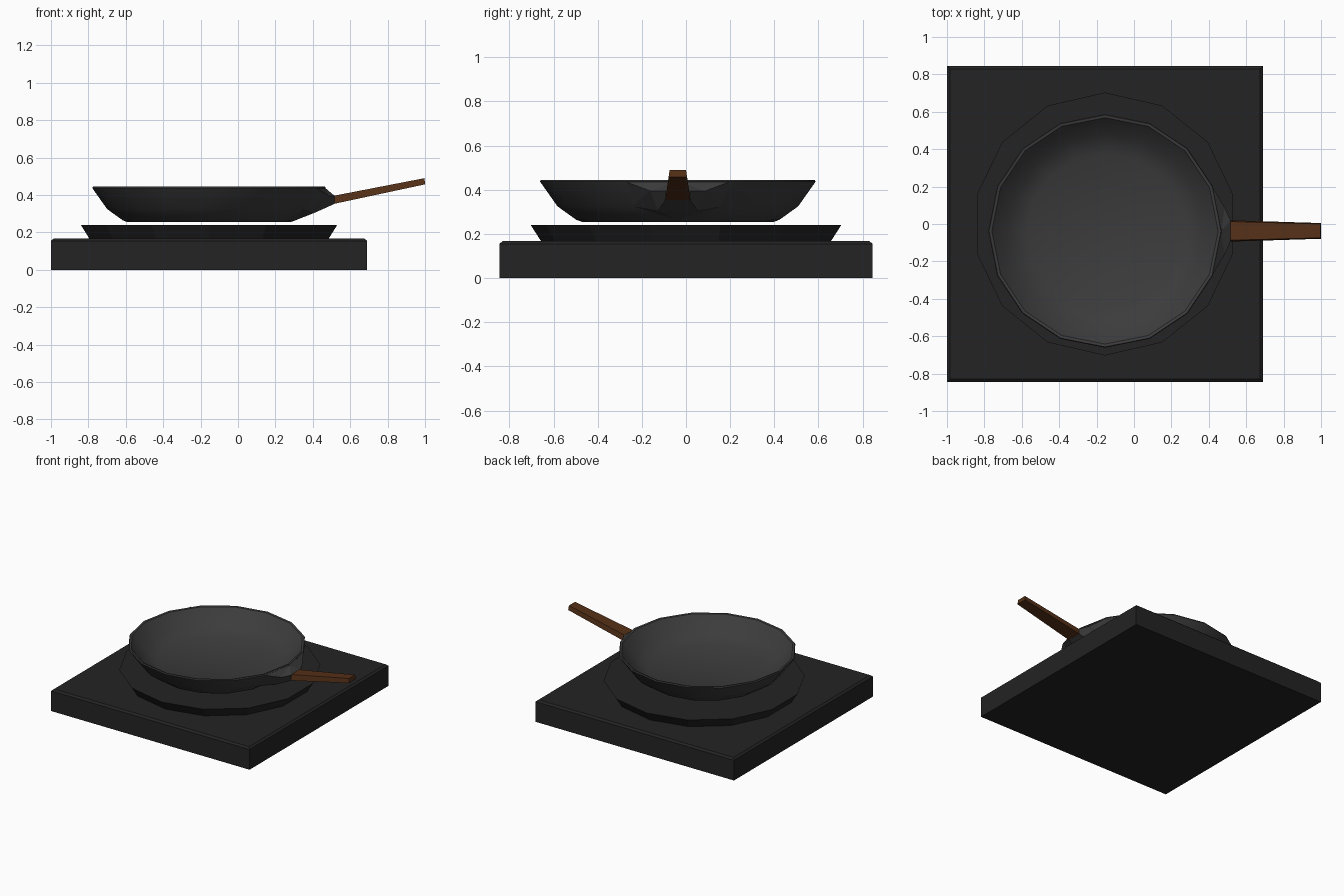
import bpy, bmesh, math

if "Cube" in bpy.data.objects:
    bpy.data.objects.remove(bpy.data.objects["Cube"])

CX, CY = -0.155, -0.037      # pan centre


def material(name, rgb):
    m = bpy.data.materials.new(name)
    m.diffuse_color = (*rgb, 1)
    m.use_nodes = True
    m.node_tree.nodes["Principled BSDF"].inputs["Base Color"].default_value = m.diffuse_color
    return m


BLACK = material("black_enamel", (0.017, 0.017, 0.017))
IRON = material("cast_iron", (0.045, 0.045, 0.045))
WOOD = material("wood", (0.09, 0.03, 0.009))


def make(name, verts, faces, mat, smooth=None):
    me = bpy.data.meshes.new(name)
    me.from_pydata(verts, [], faces)
    bm = bmesh.new()
    bm.from_mesh(me)
    bmesh.ops.recalc_face_normals(bm, faces=bm.faces)
    bm.to_mesh(me)
    bm.free()
    ob = bpy.data.objects.new(name, me)
    bpy.context.collection.objects.link(ob)
    me.materials.append(mat)
    if smooth:
        bpy.ops.object.select_all(action='DESELECT')
        ob.select_set(True)
        bpy.context.view_layer.objects.active = ob
        bpy.ops.object.shade_smooth_by_angle(angle=math.radians(smooth))
    return ob


def loft(name, rings, mat, smooth=None):
    """Closed solid through rings of equal vertex count."""
    n = len(rings[0])
    verts = [v for r in rings for v in r]
    faces = [(k * n + i, k * n + (i + 1) % n, (k + 1) * n + (i + 1) % n, (k + 1) * n + i)
             for k in range(len(rings) - 1) for i in range(n)]
    last = (len(rings) - 1) * n
    faces += [tuple(range(n)), tuple(range(last, last + n))]
    return make(name, verts, faces, mat, smooth)


def circle(n, r, z, cx, cy, start=0.0):
    return [(cx + r * math.cos(start + 2 * math.pi * i / n),
             cy + r * math.sin(start + 2 * math.pi * i / n), z) for i in range(n)]


def rect(h, z):
    return [(CX + sx * h, sy * h, z) for sx, sy in ((-1, -1), (1, -1), (1, 1), (-1, 1))]


# base slab with chamfered top edge
loft("stove_base", [rect(0.845, 0), rect(0.845, 0.155), rect(0.83, 0.168)], BLACK)

# fourteen-sided burner plate, flaring upward
loft("burner_plate", [circle(14, r, z, CX, 0, math.pi / 2)
                      for r, z in ((0.655, 0.165), (0.703, 0.24))], BLACK)

# sixteen-sided pan: outside profile up, over the rim, down to the inner floor
profile = [(0.435, 0.255), (0.46, 0.264), (0.545, 0.325), (0.624, 0.437), (0.62, 0.445),
           (0.605, 0.442), (0.52, 0.345), (0.415, 0.297)]
loft("pan", [circle(16, r, z, CX, CY) for r, z in profile], IRON, 35)

# faceted socket drawn out of the pan wall, mirrored about the handle axis
half = [(0.417, 0.24, 0.438), (0.485, 0.125, 0.395), (0.517, 0.055, 0.395),
        (0.517, 0.055, 0.353), (0.345, 0.207, 0.325), (0.41, 0.09, 0.305)]
v = [(x, CY + s * y, z) for s in (1, -1) for x, y, z in half]
v += [(0.466, CY, 0.438), (0.30, CY, 0.262)]
f = []
for o in (0, 6):
    f += [(o, o + 1, 12), (o + 1, o + 2, o + 3, o + 5), (o, o + 4, o + 1),
          (o + 4, o + 5, o + 1), (o + 4, 13, o + 5), (12, o + 1, o + 2)]
f += [(12, 2, 8), (2, 3, 9, 8), (3, 5, 11, 9), (5, 13, 11)]
make("handle_socket", v, f, IRON)


# tapered wooden handle rising outward
def section(x, top, bot, z0, z1):
    return [(x, CY - bot, z0), (x, CY + bot, z0), (x - 0.003, CY + top, z1), (x - 0.003, CY - top, z1)]


loft("handle", [section(0.515, 0.05, 0.057, 0.353, 0.396),
                section(1.0, 0.037, 0.042, 0.457, 0.49)], WOOD)
